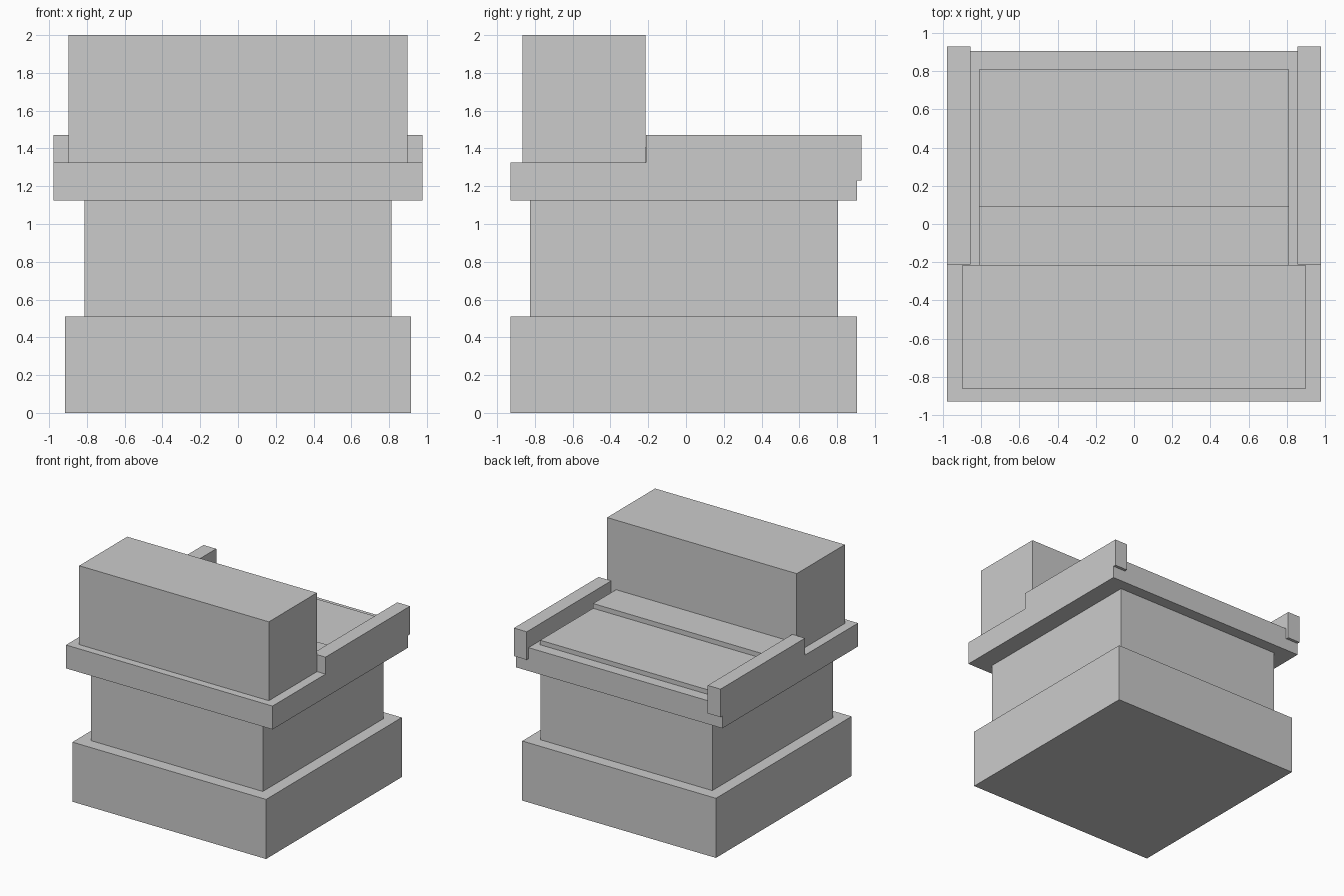
import bpy
import bmesh

if "Cube" in bpy.data.objects:
    bpy.data.objects.remove(bpy.data.objects["Cube"])


def extrude_x(name, profile, x0, x1):
    """Extrude a closed (y, z) profile from x0 to x1."""
    bm = bmesh.new()
    face = bm.faces.new([bm.verts.new((x0, y, z)) for y, z in profile])
    ext = bmesh.ops.extrude_face_region(bm, geom=[face])
    moved = [g for g in ext["geom"] if isinstance(g, bmesh.types.BMVert)]
    bmesh.ops.translate(bm, verts=moved, vec=(x1 - x0, 0, 0))
    bmesh.ops.recalc_face_normals(bm, faces=bm.faces)
    mesh = bpy.data.meshes.new(name)
    bm.to_mesh(mesh)
    bm.free()
    obj = bpy.data.objects.new(name, mesh)
    bpy.context.collection.objects.link(obj)
    return obj


def box(name, half_x, y0, y1, z0, z1):
    """Box centred on x = 0."""
    return extrude_x(name, [(y0, z0), (y1, z0), (y1, z1), (y0, z1)], -half_x, half_x)


# Stacked body: plinth, narrower column, overhanging top slab
box("base", 0.917, -0.93, 0.905, 0.0, 0.51)
box("column", 0.813, -0.825, 0.805, 0.51, 1.125)
box("top_slab", 0.978, -0.93, 0.905, 1.125, 1.325)

# Tall block at the front
box("front_block", 0.898, -0.865, -0.215, 1.325, 2.0)

# Stepped panel behind the block
extrude_x("stepped_panel",
          [(-0.215, 1.325), (0.81, 1.325), (0.81, 1.364),
           (0.095, 1.364), (0.095, 1.405), (-0.215, 1.405)], -0.813, 0.813)

# Side rails with a lip hanging over the back edge of the slab
rail_profile = [(-0.213, 1.325), (0.905, 1.325), (0.905, 1.23),
                (0.93, 1.23), (0.93, 1.47), (-0.213, 1.47)]
for side, sign in (("left", -1), ("right", 1)):
    extrude_x(side + "_rail", rail_profile, sign * 0.857, sign * 0.978)
